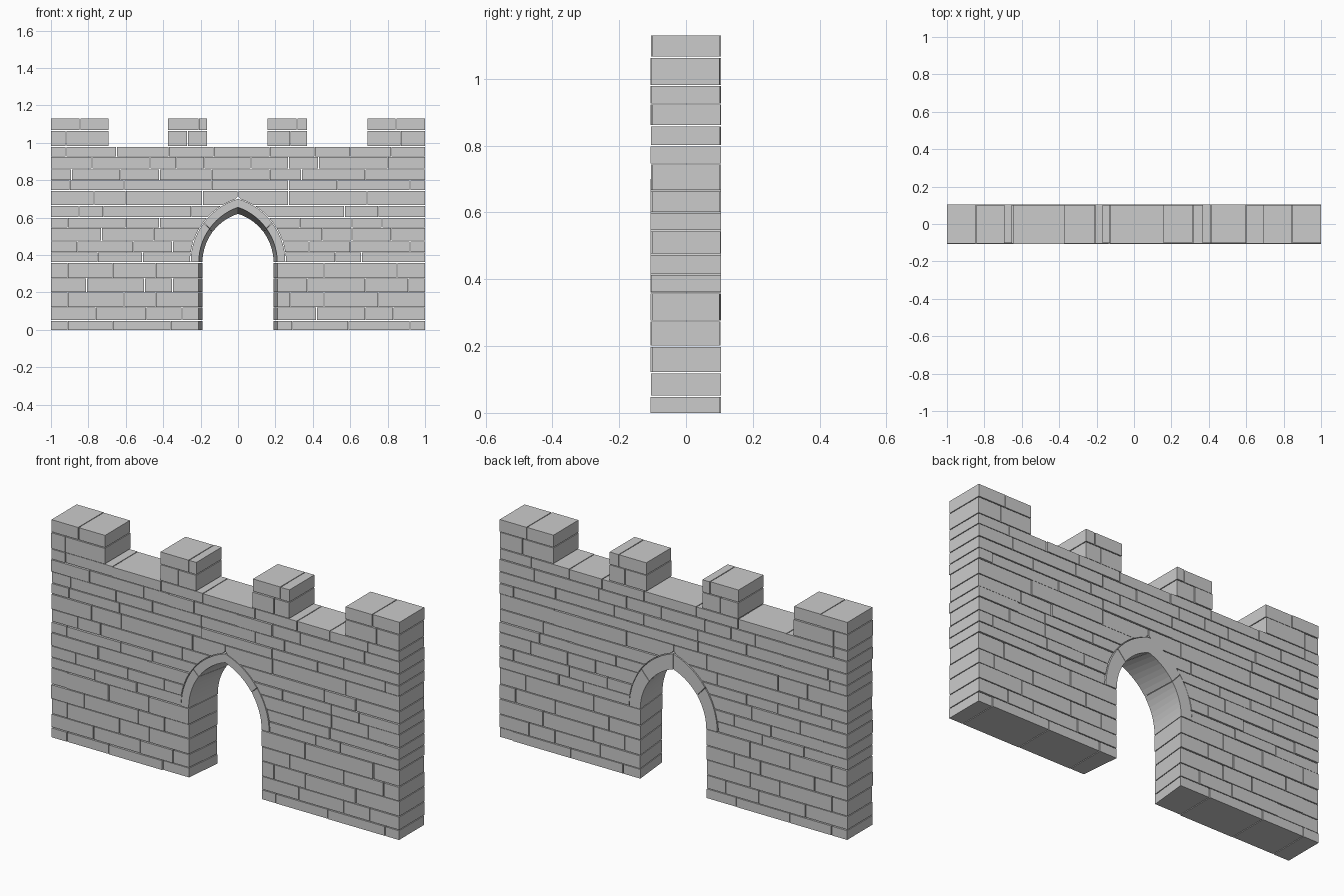
import bpy, bmesh, math, random

if "Cube" in bpy.data.objects:
    bpy.data.objects.remove(bpy.data.objects["Cube"])

random.seed(4)
G = 0.002                      # half of a joint
D = 0.105                      # half of the wall depth
SPRING = 0.36                  # height where the arch starts to curve
FRONT, BACK = 0.21, 0.19       # half widths of the tapered opening
CX, R_IN, R_OUT = 0.102, 0.312, 0.357
CX_B, R_B = 0.083, 0.273


def prism(bm, front, back, y0, y1):
    """Solid between a front and a back outline in the xz plane."""
    a = [bm.verts.new((x, y0, z)) for x, z in front]
    b = [bm.verts.new((x, y1, z)) for x, z in back]
    bm.faces.new(a)
    bm.faces.new(b[::-1])
    for i in range(len(a)):
        j = (i + 1) % len(a)
        bm.faces.new((a[j], a[i], b[i], b[j]))


def finish(bm, name):
    bmesh.ops.recalc_face_normals(bm, faces=bm.faces)
    me = bpy.data.meshes.new(name)
    bm.to_mesh(me)
    bm.free()
    ob = bpy.data.objects.new(name, me)
    bpy.context.collection.objects.link(ob)
    return ob


def arch_edge(z, half):
    """Distance from the centre at which the masonry begins at height z."""
    if z < SPRING:
        return half
    h = z - SPRING
    return max(G, math.sqrt(max(R_OUT ** 2 - h * h, 0)) - CX + G)


def stone(bm, x0, x1, z0, z1, side=0):
    """One block; side = -1 or 1 makes its inner end follow the arch."""
    z0, z1 = z0 + (G if z0 > 0 else 0), z1 - G
    y0, y1 = -D + random.uniform(-0.002, 0.004), D - random.uniform(0, 0.005)
    x0 += G if x0 > -1 else 0
    x1 -= G if x1 < 1 else 0
    if not side:
        p = [(x0, z0), (x1, z0), (x1, z1), (x0, z1)]
        return prism(bm, p, p, y0, y1)
    far = max(abs(x0), abs(x1))
    outlines = []
    for half in (FRONT, BACK):
        p = [(side * far, z1), (side * far, z0)]
        for k in range(6):
            z = z0 + (z1 - z0) * k / 5
            p.append((side * arch_edge(z, half), z))
        outlines.append(p)
    prism(bm, *outlines, y0, y1)


# Wall courses: level of the top, then the vertical joints
levels = [0, .05, .12, .20, .275, .36, .415, .475, .545, .60, .665, .745,
          .80, .86, .925, .98]
joints = [
    [-.91, -.67, -.36, .29, .59, .92],
    [-.76, -.49, -.30, .42, .68, .83],
    [-.91, -.61, -.44, .28, .46, .75],
    [-.81, -.50, -.35, .37, .68, .91],
    [-.91, -.67, -.44, .46, .85],
    [-.75, -.51, .52, .66],
    [-.86, -.56, -.35, .38, .60, .92],
    [-.73, -.45, .45, .61, .82],
    [-.91, -.60, -.42, .33, .61, .77],
    [-.85, -.72, -.25, .57, .75],
    [-.77, -.60, -.19, .27, .69],
    [-.90, -.61, -.14, .27, .53, .92],
    [-.89, -.63, -.42, -.14, .17, .34, .68],
    [-.78, -.47, -.33, -.18, .07, .27, .43, .80],
    [-.92, -.65, -.37, -.13, .17, .41, .60, .82],
]
bm = bmesh.new()
for i, row in enumerate(joints):
    z0, z1 = levels[i], levels[i + 1]
    xs = [-1] + row + [1]
    for x0, x1 in zip(xs, xs[1:]):
        if x0 < 0 < x1 and z0 < 0.70:
            stone(bm, x0, 0, z0, z1, -1)
            stone(bm, 0, x1, z0, z1, 1)
        else:
            stone(bm, x0, x1, z0, z1)
finish(bm, "wall_stones")

# Battlements: left, right, joint of lower course, joint of upper course
bm = bmesh.new()
for x0, x1, low, high in [(-1, -.69, -.92, -.845), (-.375, -.165, -.27, -.21),
                          (.155, .37, .28, .315), (.69, 1, .87, .845)]:
    for z0, z1, j in [(.98, 1.065, low), (1.065, 1.132, high)]:
        stone(bm, x0, j, z0, z1)
        stone(bm, j, x1, z0, z1)
finish(bm, "battlements")


# Pointed arch ring of tapered stones
def arc(cx, r, f, side):
    a = f * math.acos(cx / r)
    return side * (r * math.cos(a) - cx), SPRING + r * math.sin(a)


bm = bmesh.new()
for side in (-1, 1):
    for f0, f1 in [(0.003, 0.497), (0.503, 0.998)]:
        fs = [f0 + (f1 - f0) * k / 7 for k in range(8)]
        outer = [arc(CX, R_OUT - G, f, side) for f in fs]
        front = outer + [arc(CX, R_IN, f, side) for f in fs[::-1]]
        back = outer + [arc(CX_B, R_B, f, side) for f in fs[::-1]]
        prism(bm, front, back, -D - 0.001, D)
finish(bm, "arch_ring")
